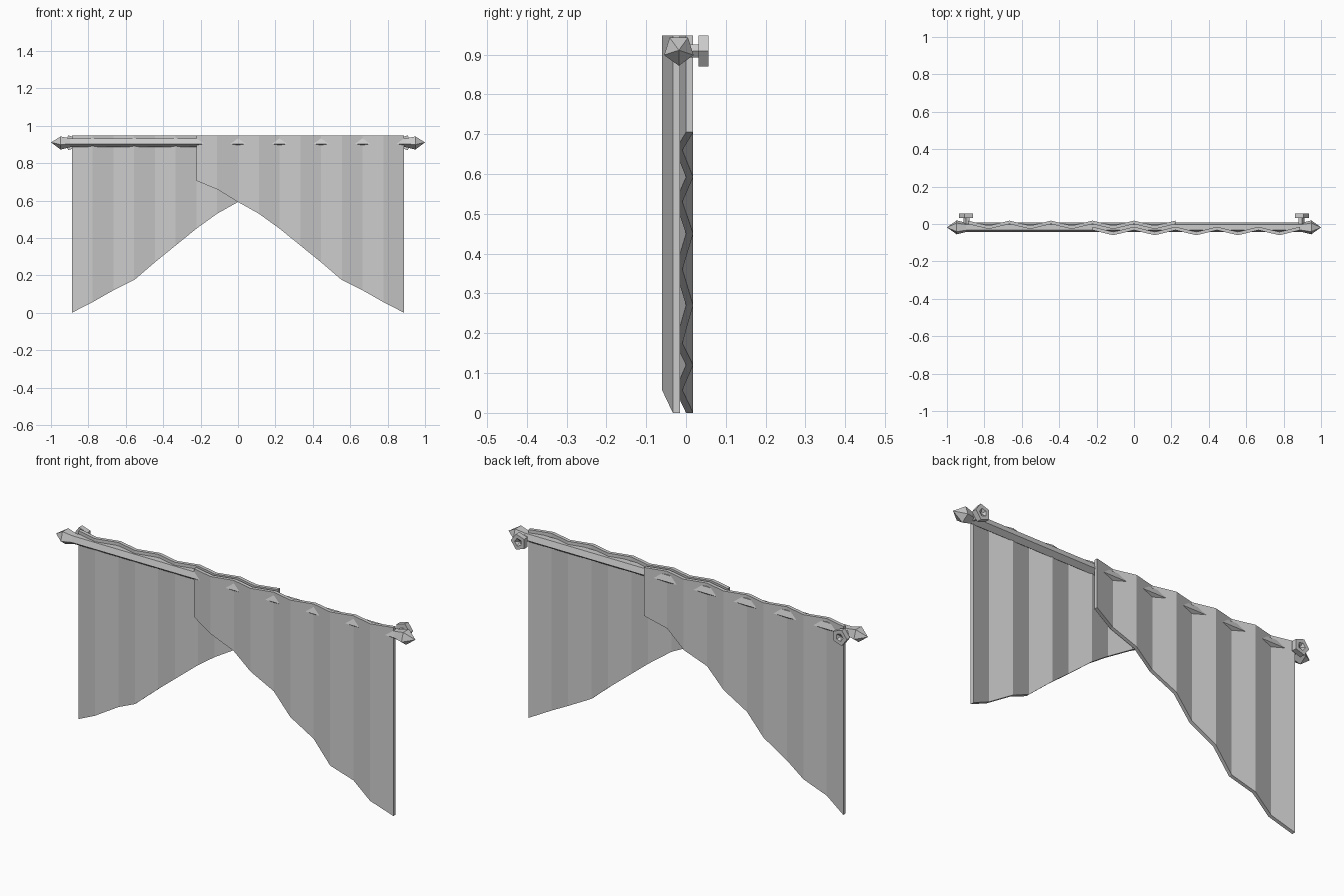
import bpy, bmesh
from math import sin, cos, pi
from mathutils import Vector

cube = bpy.data.objects.get("Cube")
if cube:
    bpy.data.objects.remove(cube)

grey = bpy.data.materials.new("plain_grey")
grey.use_nodes = True
colour = (0.6, 0.6, 0.6, 1)
grey.diffuse_color = colour
grey.node_tree.nodes["Principled BSDF"].inputs["Base Color"].default_value = colour


def finish(name, bm):
    bmesh.ops.remove_doubles(bm, verts=bm.verts, dist=0.0001)
    bmesh.ops.recalc_face_normals(bm, faces=bm.faces)
    mesh = bpy.data.meshes.new(name)
    bm.to_mesh(mesh)
    bm.free()
    mesh.materials.append(grey)
    obj = bpy.data.objects.new(name, mesh)
    bpy.context.collection.objects.link(obj)


def lathe(name, profile, origin, axis, up, sides=5):
    """Five-sided turned part: profile of (distance, radius), first corner along up."""
    axis, up = Vector(axis), Vector(up)
    side = axis.cross(up)
    bm = bmesh.new()
    rings = []
    for d, r in profile:
        rings.append([bm.verts.new(Vector(origin) + axis * d
                      + (up * cos(a) + side * sin(a)) * r)
                      for a in (2 * pi * i / sides for i in range(sides))])
    for a, b in zip(rings, rings[1:]):
        for i in range(sides):
            j = (i + 1) % sides
            bm.faces.new((a[i], a[j], b[j], b[i]))
    for ring, (d, r) in ((rings[0], profile[0]), (rings[-1], profile[-1])):
        if r > 0:
            bm.faces.new(ring)
    finish(name, bm)


# Curtains: pleated panels with a sweeping hem
TOP, THICK, FOLD = 0.948, 0.018, 0.027
HEM = [0.705, 0.66, 0.592, 0.53, 0.45, 0.36, 0.27, 0.175, 0.12, 0.057, 0]


def curtain(name, mirror, valley_y):
    bm = bmesh.new()
    rows = []
    for i, z in enumerate(HEM):
        x = mirror * (-0.222 + i * 0.111)
        y = valley_y - FOLD * (i % 2)
        rows.append([bm.verts.new(p) for p in
                     ((x, y, z), (x, y, TOP), (x, y + THICK, TOP), (x, y + THICK, z))])
    for a, b in zip(rows, rows[1:]):
        for k in range(4):
            m = (k + 1) % 4
            bm.faces.new((a[k], a[m], b[m], b[k]))
    bm.faces.new(rows[0])
    bm.faces.new(rows[-1])
    finish(name, bm)


curtain("front_curtain", 1, -0.033)
curtain("back_curtain", -1, 0.0)

# Rod, finials and wall brackets
ROD_Y, ROD_Z = -0.018, 0.911
lathe("rod", [(-0.9, 0.026), (0.9, 0.026)], (0, ROD_Y, ROD_Z), (1, 0, 0), (0, 0, -1))
for label, s in (("left", 1), ("right", -1)):
    lathe(label + "_finial", [(0.89, 0.024), (0.948, 0.039), (1.0, 0)],
          (0, ROD_Y, ROD_Z), (s, 0, 0), (0, 0, -1))
    lathe(label + "_bracket",
          [(-0.018, 0.017), (0.031, 0.017), (0.031, 0.041), (0.057, 0.041),
           (0.057, 0.02), (0.042, 0)],
          (s * 0.894, 0, 0.909), (0, 1, 0), (s, 0, 0))
